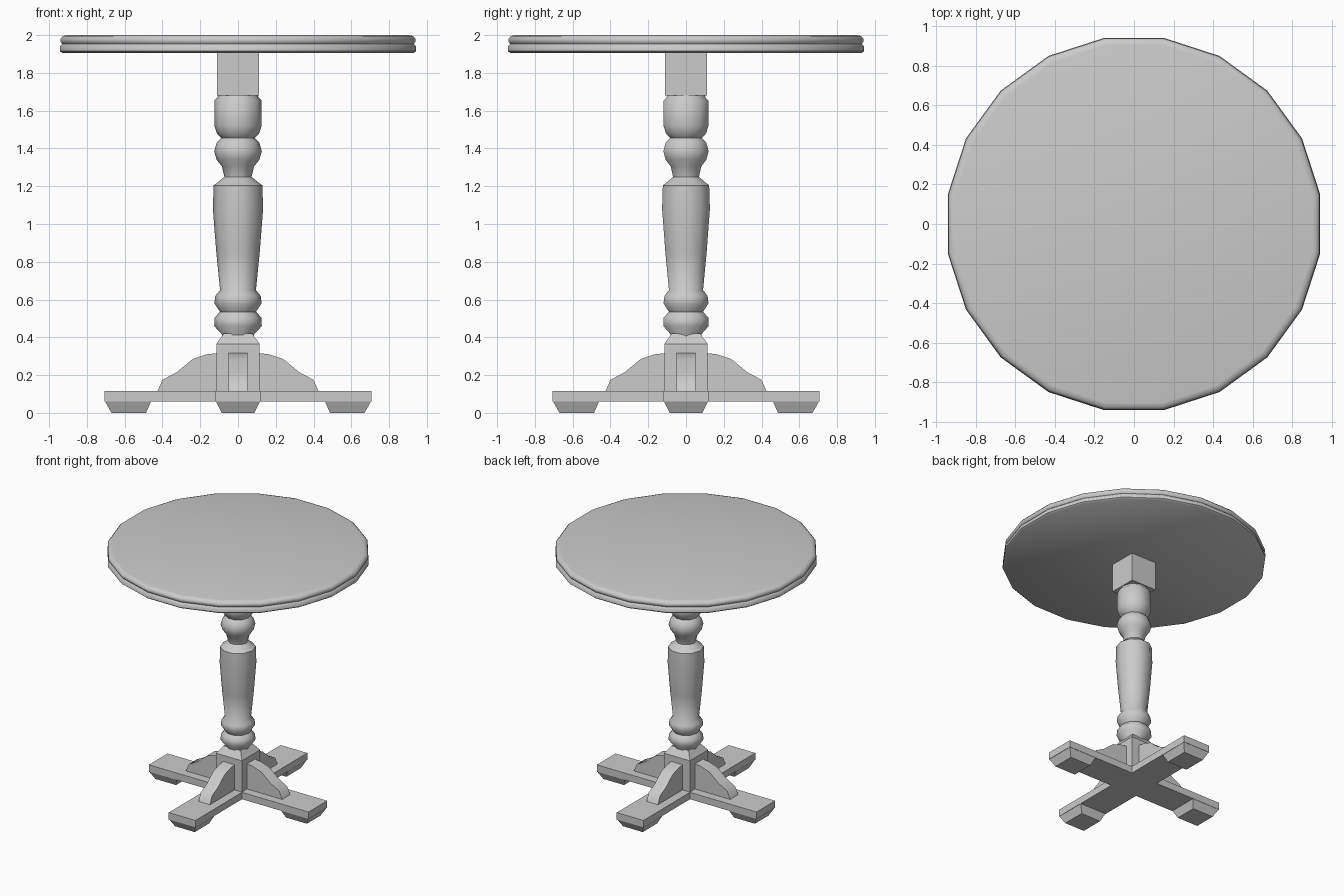
import bpy, bmesh, math
from mathutils import Matrix

if "Cube" in bpy.data.objects:
    bpy.data.objects.remove(bpy.data.objects["Cube"])


def make_object(name, bm, smooth=None):
    bmesh.ops.recalc_face_normals(bm, faces=bm.faces)
    me = bpy.data.meshes.new(name)
    bm.to_mesh(me)
    bm.free()
    ob = bpy.data.objects.new(name, me)
    bpy.context.collection.objects.link(ob)
    if smooth:
        bpy.ops.object.select_all(action='DESELECT')
        ob.select_set(True)
        bpy.context.view_layer.objects.active = ob
        bpy.ops.object.shade_smooth_by_angle(angle=math.radians(smooth))
    return ob


def loft(name, rings, smooth=None):
    """Skin a stack of equal-length point rings and cap both ends."""
    bm = bmesh.new()
    rows = [[bm.verts.new(p) for p in ring] for ring in rings]
    n = len(rows[0])
    for a, b in zip(rows, rows[1:]):
        for i in range(n):
            j = (i + 1) % n
            bm.faces.new((a[i], a[j], b[j], b[i]))
    bm.faces.new(rows[0])
    bm.faces.new(rows[-1])
    return make_object(name, bm, smooth)


def turned(name, profile, sides, phase=0.0, smooth=50):
    rings = [[(r * math.cos(phase + i * math.tau / sides),
               r * math.sin(phase + i * math.tau / sides), z) for i in range(sides)]
             for r, z in profile]
    return loft(name, rings, smooth)


def rect(x0, x1, h, z):
    return [(x0, -h, z), (x1, -h, z), (x1, h, z), (x0, h, z)]


def four_way(ob):
    """Repeat a part around the column, once per arm."""
    for k in range(1, 4):
        copy = ob.copy()
        copy.name = f"{ob.name}_{k + 1}"
        copy.matrix_world = Matrix.Rotation(k * math.pi / 2, 4, 'Z')
        bpy.context.collection.objects.link(copy)


# Table top: 20 sides, flats facing the axes, moulded rim
c = math.cos(math.pi / 20)
rim = [(0.93, 1.905), (0.943, 1.915), (0.943, 1.94), (0.93, 1.953),
       (0.94, 1.965), (0.94, 1.98), (0.927, 1.995), (0.905, 2.0)]
turned("table_top", [(r / c, z) for r, z in rim], 20, math.pi / 20)

# Square block under the top
loft("upper_block", [rect(-0.11, 0.11, 0.11, z) for z in (1.68, 1.906)])

# Turned column
turned("column", [
    (0.105, 1.69), (0.108, 1.67), (0.124, 1.655), (0.125, 1.52), (0.112, 1.48),
    (0.088, 1.455), (0.113, 1.43), (0.126, 1.385), (0.113, 1.34), (0.085, 1.305),
    (0.072, 1.25), (0.105, 1.222), (0.129, 1.205), (0.133, 1.08), (0.115, 0.85),
    (0.095, 0.65), (0.12, 0.62), (0.125, 0.58), (0.095, 0.535), (0.124, 0.505),
    (0.126, 0.46), (0.085, 0.415), (0.085, 0.38)], 10)

# Square base block with chamfered top
loft("base_block", [rect(-h, h, h, z) for h, z in
                    ((0.115, 0.11), (0.115, 0.365), (0.075, 0.42))])

# Cross-shaped foot
w, e = 0.118, 0.706
quarter = [(w, -w), (e, -w), (e, w)]
cross = []
for k in range(4):
    rot = Matrix.Rotation(k * math.pi / 2, 2)
    for x, y in quarter:
        cs, sn = math.cos(k * math.pi / 2), math.sin(k * math.pi / 2)
        cross.append((x * cs - y * sn, x * sn + y * cs))
loft("cross_foot", [[(x, y, z) for x, y in cross] for z in (0.06, 0.115)])

# Tapered pads under the arm ends
four_way(loft("foot_pad", [rect(0.487, 0.67, 0.087, 0.0),
                           rect(0.46, 0.704, 0.116, 0.061)]))

# Curved brackets on the arms
side = [(0.08, 0.11), (0.428, 0.11), (0.40, 0.175), (0.325, 0.215),
        (0.24, 0.285), (0.165, 0.31), (0.08, 0.32)]
four_way(loft("bracket", [[(x, y, z) for x, z in side] for y in (-0.05, 0.05)], 50))
